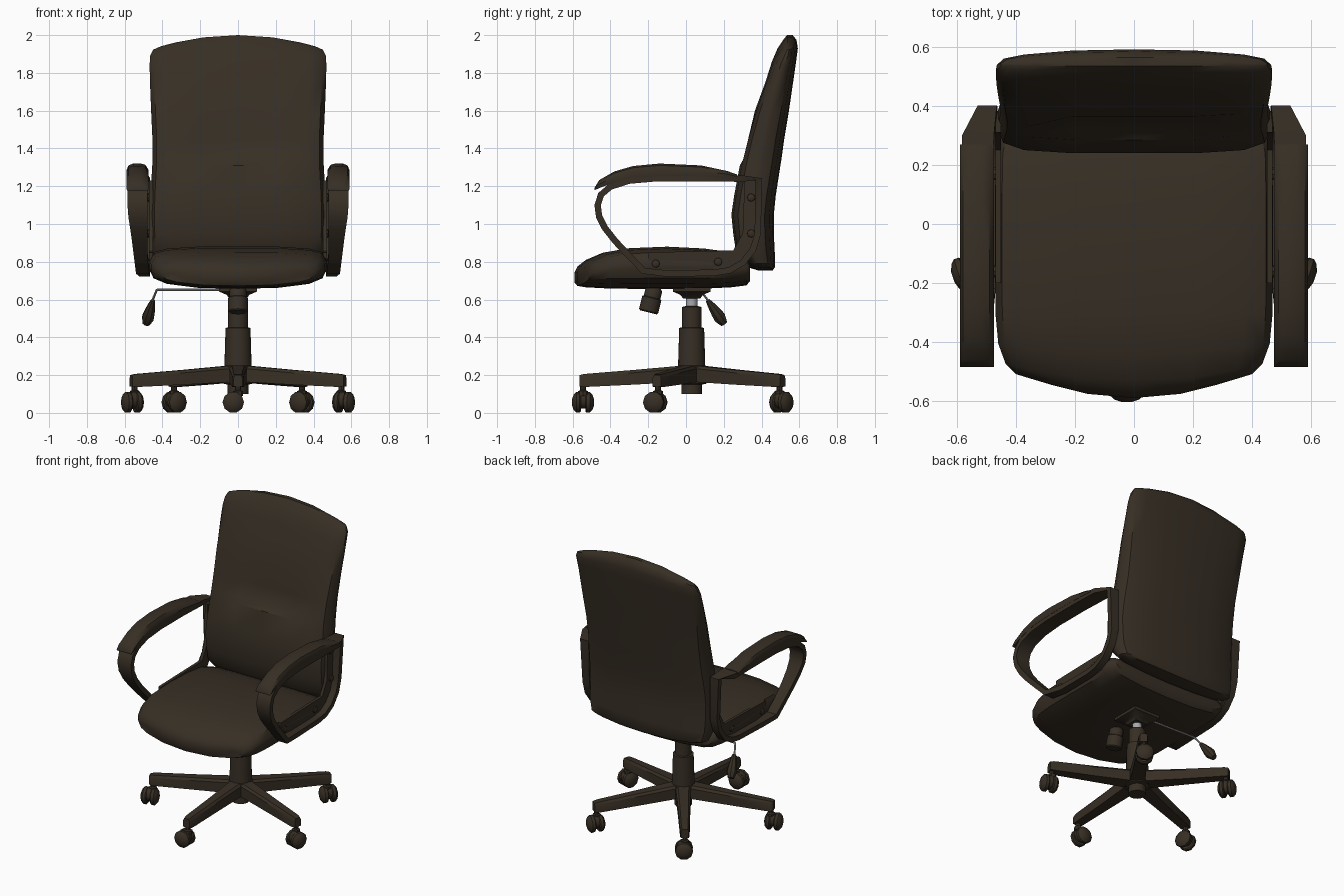
import bpy, bmesh, math
from mathutils import Vector

if "Cube" in bpy.data.objects:
    bpy.data.objects.remove(bpy.data.objects["Cube"])


def material(name, rgb):
    m = bpy.data.materials.new(name)
    m.diffuse_color = (*rgb, 1)
    m.use_nodes = True
    m.node_tree.nodes["Principled BSDF"].inputs["Base Color"].default_value = m.diffuse_color
    return m


BROWN = material("dark brown", (0.038, 0.028, 0.018))
METAL = material("grey metal", (0.40, 0.40, 0.42))


def finish(name, bm, mat, angle=40):
    bmesh.ops.recalc_face_normals(bm, faces=bm.faces)
    me = bpy.data.meshes.new(name)
    bm.to_mesh(me)
    bm.free()
    me.materials.append(mat)
    ob = bpy.data.objects.new(name, me)
    bpy.context.collection.objects.link(ob)
    bpy.ops.object.select_all(action='DESELECT')
    ob.select_set(True)
    bpy.context.view_layer.objects.active = ob
    bpy.ops.object.shade_smooth_by_angle(angle=math.radians(angle))
    return ob


def skin(name, rings, mat, cap="flat", angle=40):
    """Join rings of points into a surface; cap is flat, strips (curved ends) or loop (no ends)."""
    bm = bmesh.new()
    vs = [[bm.verts.new(p) for p in ring] for ring in rings]
    n = len(vs[0])
    for i in range(len(vs) if cap == "loop" else len(vs) - 1):
        a, b = vs[i], vs[(i + 1) % len(vs)]
        for j in range(n):
            k = (j + 1) % n
            bm.faces.new((a[j], a[k], b[k], b[j]))
    for r in (vs[0], vs[-1]):
        if cap == "flat":
            bm.faces.new(r)
        elif cap == "strips":
            h = n // 2
            for j in range(h // 2):
                bm.faces.new((r[j], r[j + 1], r[h - j - 1], r[h - j]))
                bm.faces.new((r[-j], r[-j - 1], r[h + j + 1], r[h + j]))
    return finish(name, bm, mat, angle)


def lathe(name, profile, origin, axis, mat=BROWN, n=12):
    """Turn (radius, height) points around an axis."""
    q = Vector(axis).to_track_quat('Z', 'Y')
    o = Vector(origin)
    rings = [[o + q @ Vector((r * math.cos(2 * math.pi * k / n), r * math.sin(2 * math.pi * k / n), h))
              for k in range(n)] for r, h in profile]
    return skin(name, rings, mat)


def rod(name, a, b, r, mat=BROWN, n=8):
    d = Vector(b) - Vector(a)
    return lathe(name, [(r, 0), (r, d.length)], a, d, mat, n)


# cushion cross-section: (share of half width, share of thickness)
HALF = [(0, 0), (.45, 0), (.8, .05), (.95, .17), (1, .42), (1, .62), (.95, .85), (.8, .95), (.45, 1), (0, 1)]
SECTION = HALF + [(-u, v) for u, v in HALF[-2:0:-1]]

# seat: rows of y, bottom z, top z, half width
rings = []
for y, zb, zt, hw in [(-.59, .69, .745, .35), (-.575, .672, .775, .40), (-.53, .665, .81, .435),
                      (-.44, .66, .848, .46), (-.3, .657, .872, .47), (-.1, .657, .88, .471),
                      (.1, .658, .87, .471), (.24, .665, .85, .468), (.32, .675, .82, .45), (.34, .70, .79, .43)]:
    k = min(1, max(0, (-.3 - y) / .29))
    rings.append([(u * hw, y + .07 * u * u * k, zb + v * (zt - zb) + .025 * u * u * (1 - v)) for u, v in SECTION])
skin("seat", rings, BROWN, "strips")

# backrest: rows of z, front y, back y, half width
rings = []
for z, yf, yb, hw in [(.755, .38, .46, .41), (.77, .33, .47, .44), (.85, .265, .47, .46), (.95, .25, .465, .464),
                      (1.05, .24, .465, .466), (1.15, .255, .475, .463), (1.31, .285, .50, .454),
                      (1.34, .292, .505, .453), (1.45, .32, .52, .453), (1.6, .365, .545, .46),
                      (1.75, .42, .567, .466), (1.86, .455, .583, .468), (1.93, .485, .592, .465),
                      (1.975, .515, .585, .45), (2.0, .535, .565, .41)]:
    top = max(0, (z - 1.8) / .2)
    low = max(0, (.9 - z) / .15)
    ring = []
    for u, v in SECTION:
        dent = .03 if 1.33 < z < 1.5 and v == 0 else 0
        ring.append((u * hw, yf + v * (yb - yf) + dent - .02 * u * u * v,
                     z - .06 * u * u * top + .025 * u * u * low))
    rings.append(ring)
skin("backrest", rings, BROWN, "strips")

# arm frame path: y, z, inner x, outer x
FRAME = [(.385, 1.238, .465, .53), (.30, 1.24, .475, .583), (.1, 1.243, .48, .585), (-.15, 1.243, .48, .585),
         (-.3, 1.23, .48, .585), (-.4, 1.198, .48, .585), (-.45, 1.155, .48, .585), (-.468, 1.10, .48, .585),
         (-.46, 1.04, .48, .58), (-.43, .98, .48, .57), (-.375, .91, .48, .56), (-.30, .83, .478, .55),
         (-.225, .752, .47, .54), (-.1, .738, .465, .52), (.15, .742, .465, .515), (.23, .755, .465, .515),
         (.30, .795, .465, .515), (.355, .865, .465, .515), (.38, .95, .462, .515)]
# arm pad: y, bottom z, top z
PAD = [(-.485, 1.178, 1.19), (-.46, 1.19, 1.232), (-.38, 1.22, 1.278), (-.28, 1.245, 1.307), (-.14, 1.253, 1.32),
       (.08, 1.253, 1.31), (.22, 1.247, 1.28), (.27, 1.243, 1.262)]
PLATE = [(-.2, .745), (.2, .745), (.3, .79), (.36, .88), (.38, 1.0), (.38, 1.23), (.31, 1.23),
         (.30, .95), (.25, .86), (-.2, .85)]

for side, s in (("left", -1), ("right", 1)):
    rings = []
    for i, (y, z, x0, x1) in enumerate(FRAME):
        p, q = FRAME[i - 1], FRAME[(i + 1) % len(FRAME)]
        n = Vector((-(q[1] - p[1]), q[0] - p[0])).normalized() * .017
        rings.append([(s * x0, y + n.x, z + n.y), (s * x1, y + n.x, z + n.y),
                      (s * x1, y - n.x, z - n.y), (s * x0, y - n.x, z - n.y)])
    skin(side + "_arm_frame", rings, BROWN, "loop")
    skin(side + "_arm_pad", [[(s * x, y, a + t * (b - a)) for x, t in
                              ((.478, 0), (.474, .5), (.49, .9), (.515, 1), (.555, 1), (.58, .85), (.59, .5), (.586, 0))]
                             for y, a, b in PAD], BROWN)
    skin(side + "_arm_plate", [[(s * x, y, z) for y, z in PLATE] for x in (.45, .47)], BROWN)
    for y, z in ((.345, 1.14), (.345, .95), (.17, .8), (-.16, .79)):
        lathe(side + "_arm_screw", [(.022, 0), (.02, .008), (.01, .013)], (s * .469, y, z), (s, 0, 0), n=8)

# column and seat mount
CY = .03
C = (0, CY, 0)
lathe("column_cover", [(.055, .10), (.055, .15), (.078, .155), (.078, .245), (.072, .25), (.066, .45),
                       (.052, .452), (.052, .56), (.035, .565)], C, (0, 0, 1), n=16)
lathe("gas_piston", [(.03, .55), (.03, .63)], C, (0, 0, 1), METAL)
skin("seat_mount", [[(x * w, CY + y * w, z) for x, y in ((-1, -1), (1, -1), (1, 1), (-1, 1))]
                    for w, z in ((.045, .605), (.06, .625), (.10, .642), (.10, .67))], BROWN)

# tension knob
lathe("tension_knob", [(.03, 0), (.045, .02), (.045, .06), (.052, .065), (.052, .135), (.045, .142)],
      (0, -.165, .67), (0, -.25, -1))

# height lever
rod("lever_rod", (-.05, .06, .652), (-.43, .075, .652), .006, METAL)
rod("lever_bend", (-.43, .075, .652), (-.455, .12, .59), .006, METAL)
lathe("lever_handle", [(.012, 0), (.02, .03), (.03, .08), (.034, .115), (.02, .155)],
      (-.45, .115, .595), (-.035, .085, -.12), n=8)

# five-legged base with twin-wheel casters
for i in range(5):
    a = math.radians(-90 + 72 * i)
    d = Vector((math.cos(a), math.sin(a), 0))
    t = Vector((-d.y, d.x, 0))
    o = Vector(C)

    def leg_ring(r, w, zb, zt):
        return [o + d * r + t * (k * w) + Vector((0, 0, z))
                for k, z in ((-1, zb), (1, zb), (1, zt - .015), (.7, zt), (-.7, zt), (-1, zt - .015))]
    skin("base_leg", [leg_ring(.03, .05, .165, .252), leg_ring(.3, .038, .15, .228),
                      leg_ring(.57, .03, .137, .206), leg_ring(.595, .024, .14, .2)], BROWN, angle=30)
    c = o + d * .575 + Vector((0, 0, .055))
    lathe("caster_stem", [(.026, .035), (.026, .06), (.016, .065), (.016, .09)], c, (0, 0, 1), n=8)
    # wheels trail a little behind the stem
    c += Vector(((-.025, 0, 0), (.012, -.015, 0), (0, .01, 0), (0, .01, 0), (-.012, -.015, 0))[i])
    lathe("caster_hood", [(.046, -.014), (.046, .014)], c + Vector((0, 0, .012)), d, n=10)
    for k in (-1, 1):
        lathe("caster_wheel", [(.05, .012), (.057, .018), (.057, .036), (.042, .05), (.018, .058)],
              c + Vector((0, 0, .001)), d * k, n=10)
